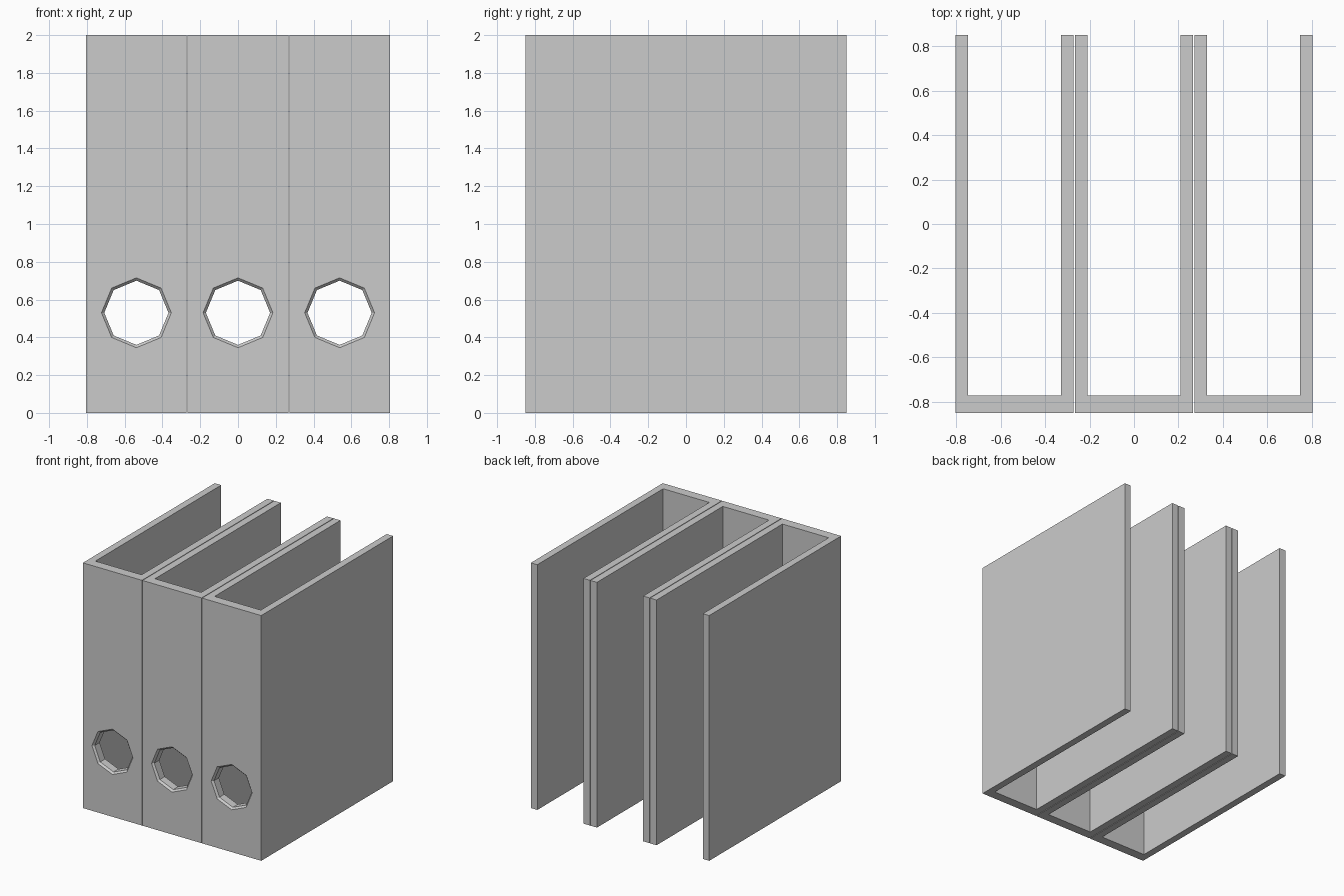
import bpy, bmesh
from math import cos, sin, pi

if "Cube" in bpy.data.objects:
    bpy.data.objects.remove(bpy.data.objects["Cube"])

HEIGHT, DEPTH, WIDTH, PITCH = 2.0, 1.7, 0.533, 0.538
COVER, SPINE = 0.058, 0.078
HOLE_Z = 0.53


def add_object(name, bm):
    bmesh.ops.recalc_face_normals(bm, faces=bm.faces[:])
    mesh = bpy.data.meshes.new(name)
    bm.to_mesh(mesh)
    bm.free()
    obj = bpy.data.objects.new(name, mesh)
    bpy.context.collection.objects.link(obj)
    return obj


def folder_shell(name):
    # U-shaped profile: spine at the front, two covers running back
    w, d = WIDTH / 2, DEPTH / 2
    i, s = w - COVER, -d + SPINE
    profile = [(-w, -d), (w, -d), (w, d), (i, d), (i, s), (-i, s), (-i, d), (-w, d)]
    bm = bmesh.new()
    face = bm.faces.new([bm.verts.new((x, y, 0)) for x, y in profile])
    walls = bmesh.ops.extrude_face_region(bm, geom=[face])["geom"]
    top = [v for v in walls if isinstance(v, bmesh.types.BMVert)]
    bmesh.ops.translate(bm, verts=top, vec=(0, 0, HEIGHT))
    return add_object(name, bm)


def hole_cutter():
    # Octagonal plug with a chamfer at the front of the spine
    front = -DEPTH / 2
    rings = [(front - 0.015, 0.2), (front + 0.015, 0.17), (front + 0.15, 0.17)]
    bm = bmesh.new()
    loops = [[bm.verts.new((r * cos(k * pi / 4), y, HOLE_Z + r * sin(k * pi / 4)))
              for k in range(8)] for y, r in rings]
    for a, b in zip(loops, loops[1:]):
        for k in range(8):
            n = (k + 1) % 8
            bm.faces.new((a[k], a[n], b[n], b[k]))
    bm.faces.new(loops[0])
    bm.faces.new(loops[-1])
    cutter = add_object("finger_hole_cutter", bm)
    cutter.hide_render = True
    return cutter


# Cut the finger hole in one folder
folder = folder_shell("folder_middle")
cutter = hole_cutter()
cut = folder.modifiers.new("finger_hole", "BOOLEAN")
cut.operation = "DIFFERENCE"
cut.solver = "EXACT"
cut.object = cutter
bpy.context.view_layer.objects.active = folder
bpy.ops.object.modifier_apply(modifier=cut.name)
bpy.data.objects.remove(cutter)

# Matching folders on either side
for name, x in (("folder_left", -PITCH), ("folder_right", PITCH)):
    copy = bpy.data.objects.new(name, folder.data)
    copy.location.x = x
    bpy.context.collection.objects.link(copy)
